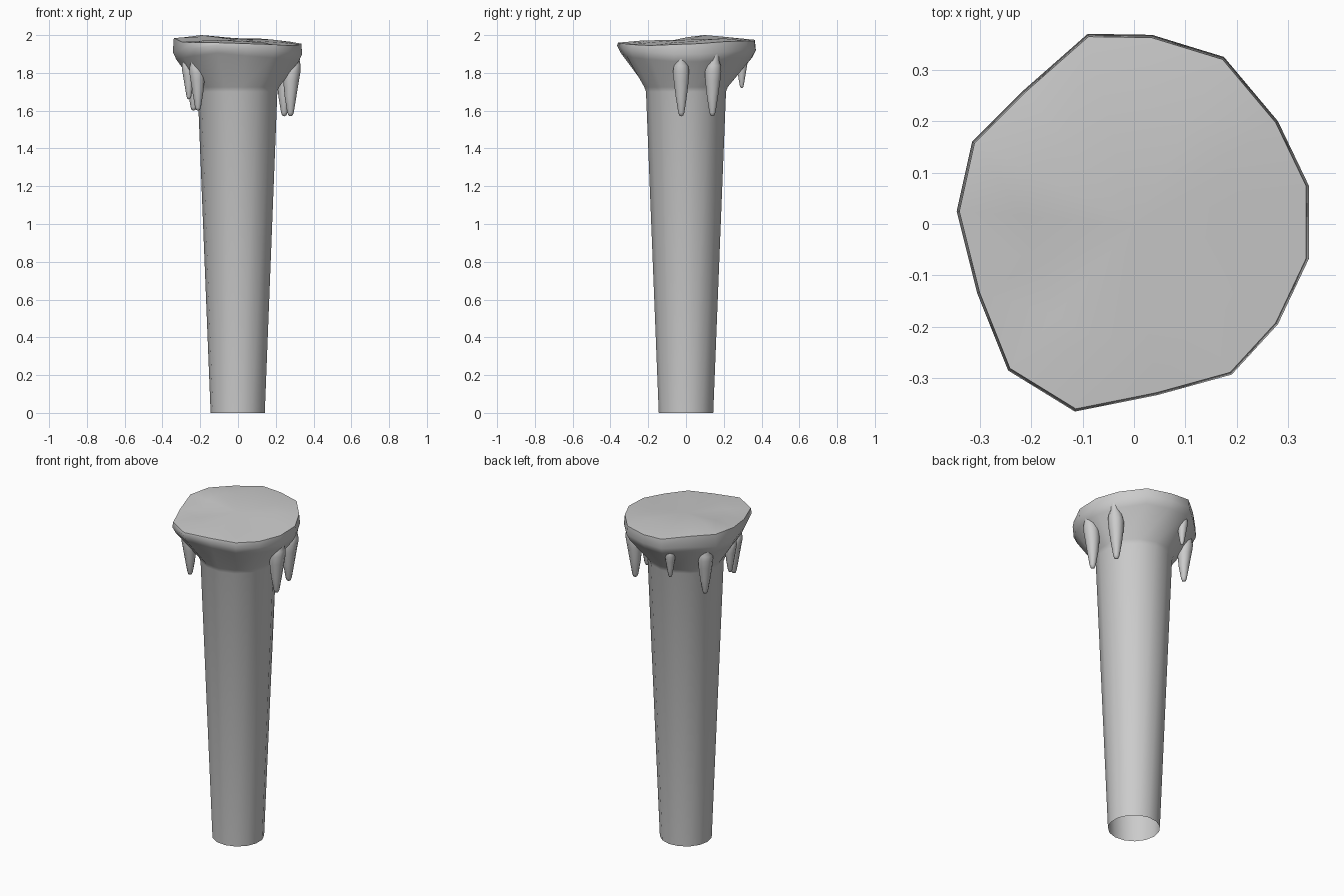
import bpy, bmesh, math
from mathutils import Vector

if "Cube" in bpy.data.objects:
    bpy.data.objects.remove(bpy.data.objects["Cube"])

def finish(bm, name, angle):
    bmesh.ops.recalc_face_normals(bm, faces=bm.faces)
    me = bpy.data.meshes.new(name)
    bm.to_mesh(me)
    bm.free()
    ob = bpy.data.objects.new(name, me)
    bpy.context.collection.objects.link(ob)
    bpy.ops.object.select_all(action='DESELECT')
    ob.select_set(True)
    bpy.context.view_layer.objects.active = ob
    bpy.ops.object.shade_smooth_by_angle(angle=math.radians(angle))
    return ob

def loft(bm, rings):
    loops = [[bm.verts.new(p) for p in r] for r in rings]
    n = len(loops[0])
    for a, b in zip(loops, loops[1:]):
        for i in range(n):
            j = (i + 1) % n
            bm.faces.new((a[i], a[j], b[j], b[i]))
    return loops

def fan(bm, loop, tip):
    v = bm.verts.new(tip)
    for i in range(len(loop)):
        bm.faces.new((loop[i], loop[(i + 1) % len(loop)], v))

# Column with flared, uneven rim (15 sides, open underneath)
N = 15
rim = [(.34, .075), (.28, .2), (.175, .325), (.035, .368), (-.09, .37),
       (-.215, .26), (-.315, .16), (-.345, .025), (-.305, -.135), (-.245, -.285),
       (-.115, -.365), (.045, -.333), (.19, -.293), (.28, -.195), (.34, -.068)]
top_z = [1.955, 1.965, 1.97, 1.97, 1.975, 1.985, 1.985, 1.985, 1.965, 1.96,
         1.96, 1.955, 1.95, 1.945, 1.95]
out_z = [1.9, 1.91, 1.92, 1.92, 1.92, 1.92, 1.91, 1.91, 1.92, 1.93,
         1.945, 1.93, 1.92, 1.91, 1.9]

def circle(r, z):
    return [(r * math.cos(math.radians(12 + 24 * i)),
             r * math.sin(math.radians(12 + 24 * i)), z) for i in range(N)]

def rim_ring(s, zs):
    return [(x * s, y * s, z) for (x, y), z in zip(rim, zs)]

inner_z = [z + .012 for z in top_z]
inner_z[5:8] = [1.995, 2.0, 1.99]
inner_z[8] = 1.97
bm = bmesh.new()
loops = loft(bm, [circle(.145, 0), circle(.213, 1.70), circle(.222, 1.725),
                  rim_ring(.945, [z - .04 for z in out_z]), rim_ring(1, out_z),
                  rim_ring(.985, top_z), rim_ring(.62, inner_z)])
fan(bm, loops[-1], (0, 0, 1.975))
finish(bm, "column", 50)

# Hanging drips: (x, y, tip height, length, radius)
drips = [(.278, -.025, 1.57, .34, .045), (.245, .14, 1.57, .34, .045),
         (-.10, .295, 1.72, .19, .028), (-.235, .15, 1.60, .31, .042),
         (-.26, -.055, 1.66, .23, .032), (-.212, -.16, 1.60, .29, .040)]
# fraction of length, fraction of radius, outward lean
profile = [(.015, .25, 0), (.06, .38, 0), (.3, .68, 0), (.55, .92, .003),
           (.7, 1, .008), (.79, .88, .014), (.87, .55, .024), (.97, .42, .036)]
for k, (x, y, tip, length, rad) in enumerate(drips):
    out = Vector((x, y, 0)).normalized()
    rings = []
    for f, rf, lean in profile:
        c = Vector((x, y, tip + f * length)) + out * lean * length / .34
        rings.append([c + Vector((math.cos(a), math.sin(a), 0)) * rad * rf
                      for a in (math.tau * i / 10 for i in range(10))])
    bm = bmesh.new()
    loops = loft(bm, rings)
    fan(bm, loops[0], (x, y, tip))
    fan(bm, loops[-1], Vector((x, y, tip + length)) + out * .036 * length / .34)
    finish(bm, f"drip_{k + 1}", 60)
